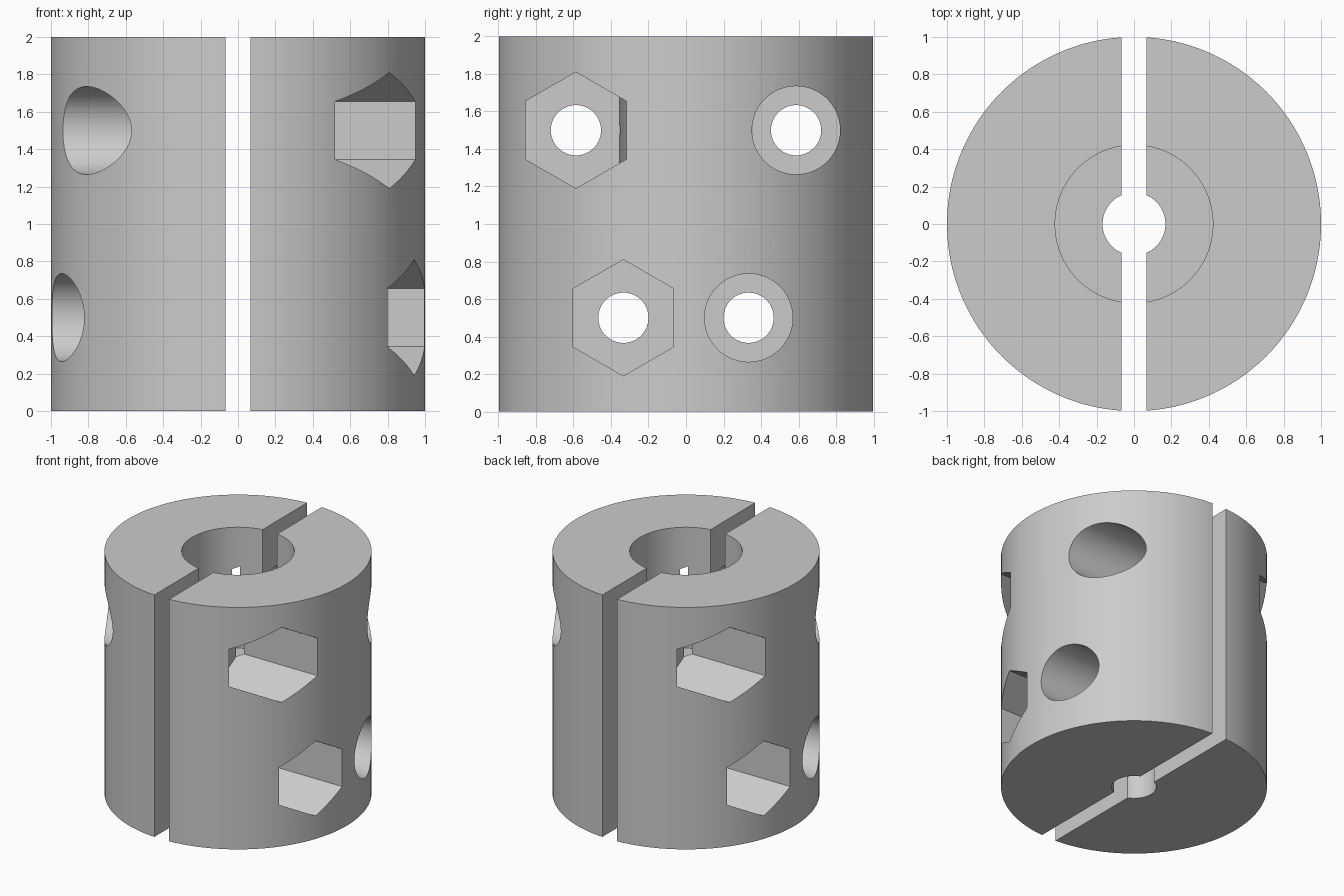
import bpy
import math
from mathutils import Matrix

cube = bpy.data.objects.get("Cube")
if cube:
    bpy.data.objects.remove(cube, do_unlink=True)

HALF_GAP = 0.067
POCKET_FLOOR = 0.23

grey = bpy.data.materials.new("plain grey")
grey.use_nodes = True
grey.diffuse_color = (0.6, 0.6, 0.6, 1)
grey.node_tree.nodes["Principled BSDF"].inputs["Base Color"].default_value = (0.6, 0.6, 0.6, 1)


def upright(name, radius, z0, z1, sides=128):
    """Vertical cylinder on the centre axis."""
    bpy.ops.mesh.primitive_cylinder_add(vertices=sides, radius=radius, depth=z1 - z0,
                                        location=(0, 0, (z0 + z1) / 2))
    ob = bpy.context.object
    ob.name = name
    return ob


def sideways(name, radius, x0, x1, y, z, sides):
    """Prism along x, with a corner pointing up."""
    ob = upright(name, radius, x0, x1, sides)
    ob.location = (0, 0, 0)
    turn = Matrix.Rotation(math.pi / 2, 4, 'Y') @ Matrix.Rotation(math.pi / 2, 4, 'Z')
    ob.data.transform(Matrix.Translation(((x0 + x1) / 2, y, z)) @ turn)
    return ob


def cut(body, cutter):
    """Subtract the cutter and apply it."""
    mod = body.modifiers.new("cut", 'BOOLEAN')
    mod.operation = 'DIFFERENCE'
    mod.solver = 'EXACT'
    mod.object = cutter
    bpy.context.view_layer.objects.active = body
    bpy.ops.object.modifier_apply(modifier=mod.name)
    bpy.data.objects.remove(cutter, do_unlink=True)


# Clamp half: cylinder with the other side removed
left_half = upright("left_clamp_half", 1, 0, 2, 256)
bpy.ops.mesh.primitive_cube_add(size=4, location=(HALF_GAP - 2, 0, 1))
cut(left_half, bpy.context.object)

# Wide shaft bore above, narrow shaft bore below
cut(left_half, upright("wide_bore", 0.422, 1, 2.5))
cut(left_half, upright("narrow_bore", 0.168, -0.5, 1.5))

# Bolt holes with nut pockets at the front and head recesses at the back
for z, y in ((1.5, 0.587), (0.5, 0.334)):
    cut(left_half, sideways("nut_pocket", 0.31, POCKET_FLOOR, 1.5, -y, z, 6))
    cut(left_half, sideways("head_recess", 0.235, POCKET_FLOOR, 1.5, y, z, 96))
    for side in (-1, 1):
        cut(left_half, sideways("bolt_hole", 0.134, -0.5, 1.5, side * y, z, 64))

left_half.data.materials.clear()
left_half.data.materials.append(grey)
bpy.ops.object.select_all(action='DESELECT')
left_half.select_set(True)
bpy.context.view_layer.objects.active = left_half
bpy.ops.object.shade_smooth_by_angle(angle=math.radians(25))

# Opposite half is the same part turned around the shaft
right_half = left_half.copy()
right_half.data = left_half.data.copy()
right_half.name = "right_clamp_half"
right_half.data.transform(Matrix.Translation(-left_half.location)
                          @ Matrix.Rotation(math.pi, 4, 'Z')
                          @ Matrix.Translation(left_half.location))
bpy.context.collection.objects.link(right_half)
